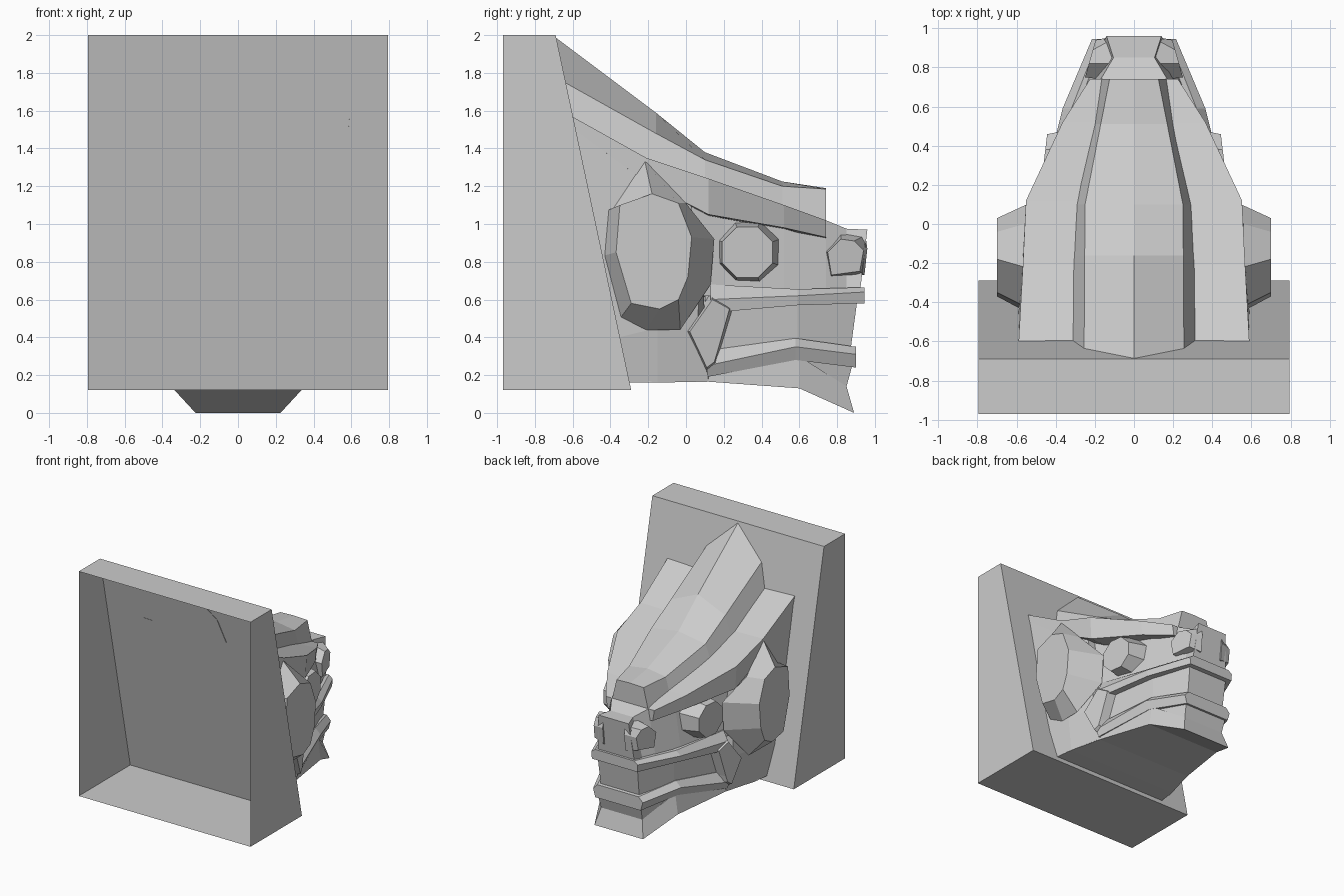
import bpy, bmesh, math

stone = bpy.data.materials.new("pale grey stone")
stone.diffuse_color = (0.6, 0.6, 0.6, 1)


def finish(name, bm):
    bmesh.ops.recalc_face_normals(bm, faces=bm.faces)
    me = bpy.data.meshes.new(name)
    bm.to_mesh(me)
    bm.free()
    me.materials.append(stone)
    ob = bpy.data.objects.new(name, me)
    bpy.context.collection.objects.link(ob)
    return ob


def bridge(bm, rings, caps=(True, True)):
    loops = [[bm.verts.new(p) for p in r] for r in rings]
    n = len(loops[0])
    for a, b in zip(loops, loops[1:]):
        for i in range(n):
            j = (i + 1) % n
            bm.faces.new((a[i], a[j], b[j], b[i]))
    for ring, cap in ((loops[0], caps[0]), (loops[-1], caps[1])):
        if cap:
            bm.faces.new(ring)


def loft(name, stations):
    """Stations are right-hand half profiles; mirrored into closed rings."""
    bm = bmesh.new()
    bridge(bm, [s + [(-x, y, z) for x, y, z in reversed(s) if x > 0] for s in stations])
    return finish(name, bm)


def plan(y, *xz):
    return [(x, y, z) for x, z in xz]


def boss(name, outer, inner, xo, xi):
    """Raised polygon on both sides of the head; outlines are (y, z)."""
    bm = bmesh.new()
    for s in (1, -1):
        bridge(bm, [[(s * xo(y), y, z) for y, z in outer],
                    [(s * xi(y), y, z) for y, z in inner]])
    return finish(name, bm)


def wall_y(z):
    return -0.69 + (2 - z) * 0.4 / 1.88 - 0.006


# Mounting block, open at the front, with a leaning rear plate
bm = bmesh.new()
W = 0.795
bridge(bm, [[(-W, -0.97, 0.12), (W, -0.97, 0.12), (W, -0.97, 2), (-W, -0.97, 2)],
            [(-W, -0.29, 0.12), (W, -0.29, 0.12), (W, -0.69, 2), (-W, -0.69, 2)]],
       (False, True))
finish("mounting_block", bm)

# Neck and side of the head, starting on the leaning plate
loft("neck", [
    [(x, wall_y(z), z) for x, z in ((0, 1.5), (0.585, 1.5), (0.59, 0.85), (0.575, 0.4), (0.54, 0.16), (0, 0.16))],
    [(0, -0.2, 1.3), (0.565, -0.2, 1.3), (0.575, -0.2, 0.85), (0.55, -0.15, 0.45), (0.52, -0.15, 0.16), (0, -0.15, 0.16)],
    [(0, 0.02, 1.13), (0.50, 0.02, 1.13), (0.48, 0.08, 0.85), (0.48, 0.06, 0.45), (0.45, 0.12, 0.17), (0, 0.12, 0.17)]])

# Tall crest with a central ridge
loft("crest", [
    [(0, wall_y(1.99), 1.99), (0.255, wall_y(1.75), 1.75), (0.315, wall_y(1.55), 1.55), (0, wall_y(1.5), 1.5)],
    plan(-0.16, (0, 1.59), (0.252, 1.48), (0.31, 1.31), (0, 1.25)),
    plan(0.10, (0, 1.38), (0.25, 1.34), (0.305, 1.2), (0, 1.15)),
    plan(0.51, (0, 1.225), (0.17, 1.2), (0.205, 1.07), (0, 1.03)),
    plan(0.74, (0, 1.19), (0.125, 1.185), (0.17, 1.0), (0, 0.98))])

# Overhanging brow
loft("brow", [
    [(0, wall_y(1.55), 1.55), (0.59, wall_y(1.57), 1.57), (0.585, wall_y(1.5), 1.5), (0, wall_y(1.5), 1.5)],
    plan(-0.21, (0, 1.34), (0.568, 1.35), (0.57, 1.22), (0, 1.2)),
    plan(0.12, (0, 1.22), (0.552, 1.24), (0.54, 1.05), (0, 1.03)),
    plan(0.52, (0, 1.08), (0.365, 1.1), (0.35, 0.98), (0, 0.96)),
    plan(0.74, (0, 1.02), (0.225, 1.02), (0.21, 0.93), (0, 0.9))])

# Upper face and snout
loft("snout", [
    plan(0.0, (0, 1.1), (0.44, 1.1), (0.47, 0.62), (0, 0.6)),
    plan(0.2, (0, 1.04), (0.36, 1.04), (0.42, 0.62), (0, 0.6)),
    plan(0.52, (0, 1.0), (0.26, 1.0), (0.32, 0.62), (0, 0.6)),
    plan(0.74, (0, 1.02), (0.17, 1.02), (0.24, 0.62), (0, 0.6)),
    plan(0.85, (0, 0.975), (0.105, 0.975), (0.20, 0.62), (0, 0.6)),
    [(0, 0.96, 0.97), (0.14, 0.96, 0.97), (0.17, 0.92, 0.63), (0, 0.92, 0.61)]])

# Cheek bosses
boss("cheek",
     [(-0.22, 1.34), (0, 1.11), (0.15, 0.92), (0.13, 0.68), (-0.03, 0.44), (-0.21, 0.44), (-0.35, 0.5), (-0.445, 0.83), (-0.42, 1.07)],
     [(-0.18, 1.16), (-0.04, 1.11), (0.03, 0.93), (0.01, 0.72), (-0.04, 0.6), (-0.14, 0.55), (-0.29, 0.58), (-0.37, 0.85), (-0.35, 1.1)],
     lambda y: 0.56 if y < 0.05 else 0.44, lambda y: 0.70)


# Eight-sided eyes
def ring8(r):
    return [(0.325 + r * math.cos(math.radians(22.5 + 45 * i)),
             0.85 + r * math.sin(math.radians(22.5 + 45 * i))) for i in range(8)]


boss("eye", ring8(0.18), ring8(0.145), lambda y: 0.28, lambda y: 0.46 - 0.12 * (y - 0.325))

# Nostril bumps
boss("nostril",
     [(0.73, 0.86), (0.82, 0.95), (0.95, 0.94), (0.96, 0.87), (0.945, 0.73), (0.76, 0.71)],
     [(0.75, 0.85), (0.82, 0.92), (0.89, 0.91), (0.94, 0.86), (0.92, 0.75), (0.77, 0.73)],
     lambda y: 0.10, lambda y: 0.25 - 0.28 * (y - 0.75))

# Recessed mouth wall
loft("mouth", [
    plan(0.1, (0, 0.62), (0.43, 0.62), (0.43, 0.25), (0, 0.25)),
    plan(0.59, (0, 0.62), (0.30, 0.62), (0.30, 0.25), (0, 0.25)),
    [(0, 0.91, 0.62), (0.185, 0.91, 0.62), (0.175, 0.86, 0.25), (0, 0.86, 0.25)]])

# Lips, running around the jaws
loft("upper_lip", [
    plan(0.13, (0, 0.68), (0.44, 0.68), (0.48, 0.6), (0.48, 0.53), (0, 0.53)),
    plan(0.59, (0, 0.655), (0.32, 0.655), (0.365, 0.62), (0.355, 0.57), (0, 0.57)),
    plan(0.945, (0, 0.665), (0.18, 0.665), (0.215, 0.64), (0.21, 0.58), (0, 0.58))])
loft("lower_lip", [
    plan(0.11, (0, 0.33), (0.43, 0.33), (0.48, 0.25), (0.46, 0.19), (0, 0.19)),
    plan(0.58, (0, 0.395), (0.31, 0.395), (0.36, 0.35), (0.33, 0.28), (0, 0.28)),
    plan(0.90, (0, 0.35), (0.19, 0.35), (0.23, 0.31), (0.21, 0.24), (0, 0.24))])

# Folded mouth corners
boss("mouth_corner",
     [(-0.03, 0.44), (0.13, 0.66), (0.25, 0.56), (0.18, 0.32), (0.17, 0.24), (0.11, 0.19)],
     [(0.02, 0.43), (0.14, 0.6), (0.23, 0.55), (0.165, 0.32), (0.15, 0.27), (0.11, 0.24)],
     lambda y: 0.38, lambda y: 0.535 - 0.3 * y)

# Lower jaw and flared chin
loft("jaw", [
    plan(-0.2, (0, 0.3), (0.5, 0.3), (0.53, 0.16), (0, 0.16)),
    plan(0.12, (0, 0.24), (0.44, 0.24), (0.45, 0.165), (0, 0.165)),
    plan(0.60, (0, 0.3), (0.32, 0.3), (0.345, 0.13), (0, 0.13)),
    [(0, 0.85, 0.14), (0.19, 0.85, 0.14), (0.225, 0.89, 0.0), (0, 0.89, 0.0)]])
loft("chin", [
    plan(0.6, (0, 0.3), (0.3, 0.3), (0.3, 0.2), (0, 0.15)),
    [(0, 0.88, 0.25), (0.2, 0.88, 0.25), (0.19, 0.85, 0.14), (0, 0.85, 0.14)]])
